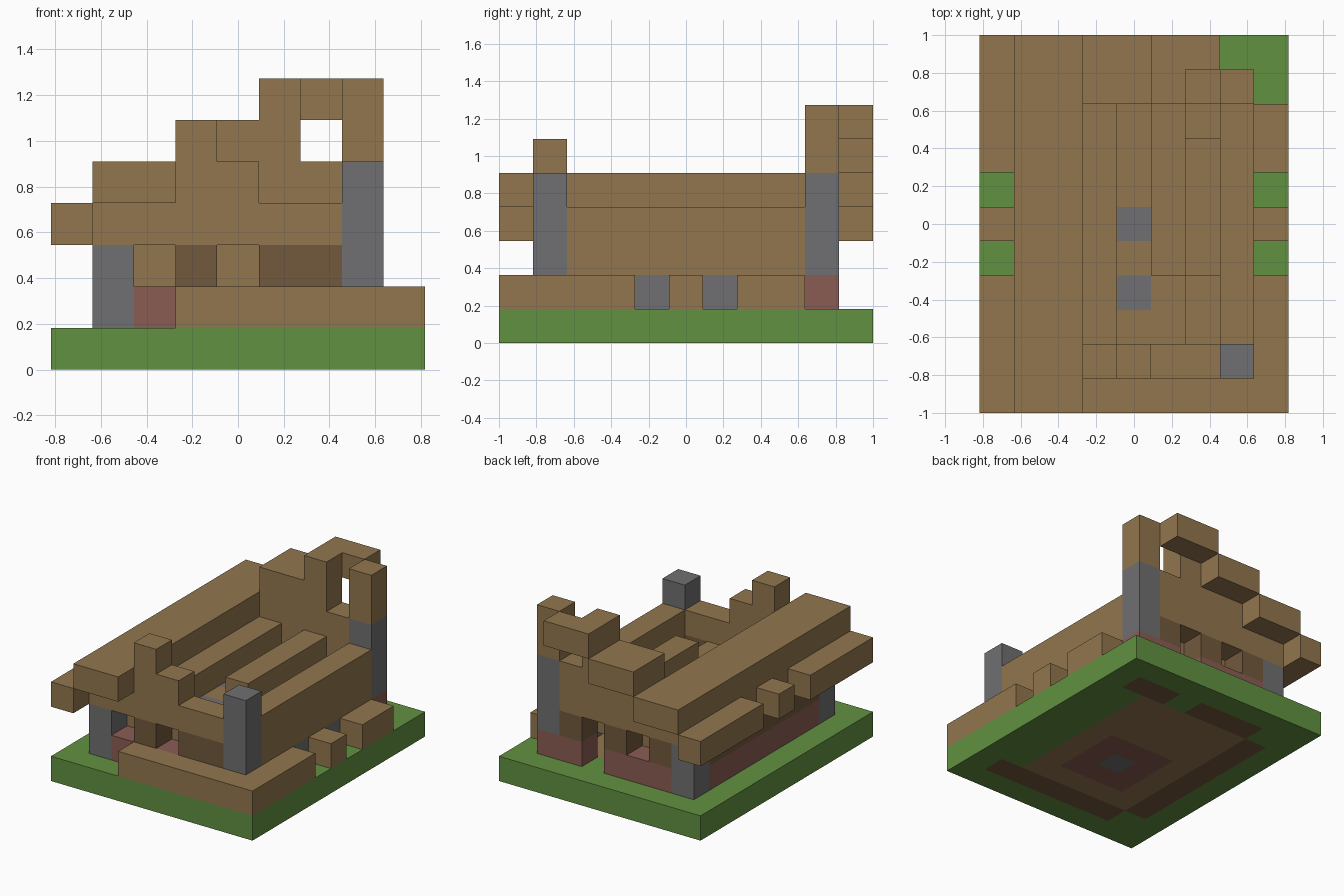
import bpy, bmesh

cube = bpy.data.objects.get("Cube")
if cube:
    bpy.data.objects.remove(cube, do_unlink=True)

U = 2 / 11  # block size


def material(name, rgb):
    m = bpy.data.materials.new(name)
    m.use_nodes = True
    lin = [((c / 255 + 0.055) / 1.055) ** 2.4 for c in rgb] + [1]
    m.diffuse_color = lin
    m.node_tree.nodes["Principled BSDF"].inputs["Base Color"].default_value = lin
    return m


grass = material("grass_green", (98, 145, 65))
wood = material("light_wood", (146, 118, 78))
dark = material("dark_wood", (114, 89, 60))
stone = material("grey_stone", (112, 111, 113))
brick = material("red_brick", (138, 92, 84))


def finish(bm, name, mats):
    bmesh.ops.recalc_face_normals(bm, faces=bm.faces)
    mesh = bpy.data.meshes.new(name)
    bm.to_mesh(mesh)
    bm.free()
    for m in mats:
        mesh.materials.append(m)
    bpy.context.collection.objects.link(bpy.data.objects.new(name, mesh))


def box(name, mat, xs, ys, zs):
    """Box between block edges counted from the right, front, bottom corner."""
    bm = bmesh.new()
    bmesh.ops.create_cube(bm, size=1)
    for v in bm.verts:
        v.co = ((xs[v.co.x > 0] - 4.5) * U,
                (ys[v.co.y > 0] - 5.5) * U,
                zs[v.co.z > 0] * U)
    finish(bm, name, [mat])


# Ground slab with inlaid floor, hearth and footings
def ground_index(i, j):
    if i == 4 and j == 4:
        return 3
    if 3 <= i <= 5 and 3 <= j <= 5:
        return 4
    if 2 <= i <= 6 and 2 <= j <= 8:
        return 1
    if (i == 1 and 2 <= j <= 8) or (j == 1 and 2 <= i <= 7) or (j == 9 and i in (2, 3, 4, 6, 7)):
        return 2
    return 0


bm = bmesh.new()
bmesh.ops.create_grid(bm, x_segments=9, y_segments=11, size=0.5)
for v in bm.verts:
    v.co.x *= 9 * U
    v.co.y *= 11 * U
ext = bmesh.ops.extrude_face_region(bm, geom=bm.faces[:], use_keep_orig=True)
for g in ext["geom"]:
    if isinstance(g, bmesh.types.BMVert):
        g.co.z += U
bm.normal_update()
for f in bm.faces:
    if abs(f.normal.z) > 0.5:
        c = f.calc_center_median()
        f.material_index = ground_index(int(c.x / U + 4.5), int(c.y / U + 5.5))
finish(bm, "ground", [grass, wood, dark, stone, brick])

# Porch deck at the front and steps along the left side
box("front_deck", wood, (3, 9), (0, 1), (1, 2))
for a, b in ((1, 4), (5, 6), (7, 9)):
    box("side_deck", wood, (8, 9), (a, b), (1, 2))

# Footing walls
box("right_footing", brick, (1, 2), (2, 9), (1, 2))
box("front_footing", brick, (2, 8), (1, 2), (1, 2))
box("back_footing", brick, (2, 5), (9, 10), (1, 2))
box("back_corner_footing", brick, (6, 8), (9, 10), (1, 2))
box("left_footing", stone, (7, 8), (2, 9), (1, 2))

# Corner posts
for j in (1, 9):
    box("right_post", stone, (1, 2), (j, j + 1), (1, 3))
    box("left_post", stone, (7, 8), (j, j + 1), (2, 5))
box("left_post_top", wood, (7, 8), (9, 10), (5, 7))

# Wall panels between window openings
box("front_panel", dark, (3, 4), (1, 2), (2, 3))
box("front_wide_panel", dark, (5, 7), (1, 2), (2, 3))
for i in (2, 4, 6):
    box("back_panel", dark, (i, i + 1), (9, 10), (2, 3))
box("right_panel", dark, (1, 2), (2, 9), (2, 3))
box("left_wall", wood, (7, 8), (2, 9), (2, 4))
box("right_wall_top", wood, (1, 2), (2, 9), (3, 4))

# Loft floor with two stone blocks
box("loft_floor", wood, (2, 4), (2, 9), (2, 3))
for a, b in ((2, 3), (4, 5), (6, 9)):
    box("loft_floor_middle", wood, (4, 5), (a, b), (2, 3))
for j in (3, 5):
    box("loft_stone", stone, (4, 5), (j, j + 1), (2, 3))
box("loft_floor_left", wood, (5, 6), (2, 9), (2, 3))
box("loft_floor_edge", wood, (6, 7), (4, 8), (2, 3))
box("long_beam", wood, (3, 4), (2, 9), (3, 4))
box("short_beam", wood, (5, 6), (4, 9), (3, 4))

# Broken front gable
box("front_lintel", wood, (1, 7), (1, 2), (3, 4))
box("front_gable_tall", wood, (3, 4), (1, 2), (4, 6))
box("front_gable_short", wood, (4, 5), (1, 2), (4, 5))

# Back gable
box("back_lintel", wood, (1, 7), (9, 10), (3, 4))
box("back_gable_low", wood, (3, 7), (9, 10), (4, 5))
box("back_gable_middle", wood, (3, 6), (9, 10), (5, 6))
box("back_gable_peak", wood, (5, 6), (9, 10), (6, 7))

# Stepped roof: broken eave, full slope, and the overhang at the back
for a, b in ((0, 4), (5, 6), (7, 11)):
    box("roof_eave", wood, (0, 1), (a, b), (3, 4))
box("roof_slope", wood, (1, 3), (0, 11), (4, 5))
box("roof_back_middle", wood, (3, 5), (10, 11), (5, 6))
box("roof_back_top", wood, (5, 7), (10, 11), (6, 7))
